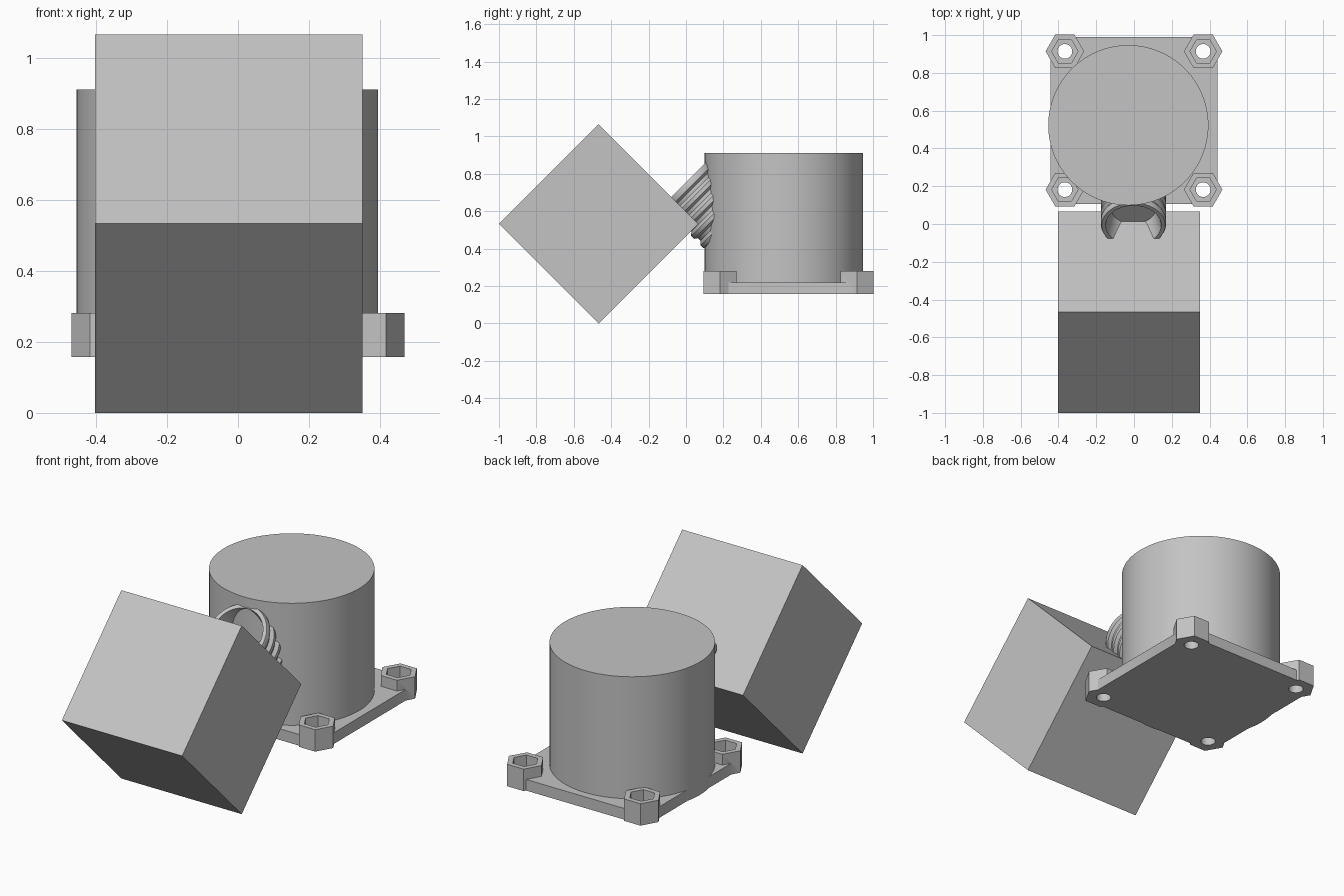
import bpy, bmesh, math
from mathutils import Vector

if "Cube" in bpy.data.objects:
    bpy.data.objects.remove(bpy.data.objects["Cube"])

grey = bpy.data.materials.new("plain_grey")
grey.diffuse_color = (0.55, 0.55, 0.55, 1)
grey.use_nodes = True
grey.node_tree.nodes["Principled BSDF"].inputs["Base Color"].default_value = grey.diffuse_color


def finish(ob, name, smooth=False):
    ob.name = name
    ob.data.materials.clear()
    ob.data.materials.append(grey)
    if smooth:
        bpy.ops.object.select_all(action='DESELECT')
        ob.select_set(True)
        bpy.context.view_layer.objects.active = ob
        bpy.ops.object.shade_smooth_by_angle(angle=math.radians(30))
    return ob


def prism(name, x, y, z0, z1, r, sides, turn=0.0, smooth=False):
    """Upright prism or cylinder between two heights."""
    bpy.ops.mesh.primitive_cylinder_add(vertices=sides, radius=r, depth=z1 - z0,
                                        location=(x, y, (z0 + z1) / 2),
                                        rotation=(0, 0, turn))
    return finish(bpy.context.object, name, smooth)


def boolean(target, tool, operation):
    """Apply a boolean and remove the tool."""
    mod = target.modifiers.new("bool", 'BOOLEAN')
    mod.operation, mod.object, mod.solver = operation, tool, 'EXACT'
    bpy.context.view_layer.objects.active = target
    bpy.ops.object.modifier_apply(modifier=mod.name)
    bpy.data.objects.remove(tool, do_unlink=True)


# Tilted cube, standing on its lower edge
bpy.ops.mesh.primitive_cube_add(size=0.753, location=(-0.026, -0.467, 0.5325),
                                rotation=(math.radians(45), 0, 0))
finish(bpy.context.object, "tilted_cube")

# Upright drum
prism("drum", -0.03, 0.523, 0.158, 0.91, 0.424, 96, smooth=True)

# Base plate with clipped corners
CY, Z0, Z_PLATE, Z_BOSS = 0.548, 0.157, 0.22, 0.281
a, b, c = 0.442, 0.423, 0.409
outline = [(a, c), (b, a), (-b, a), (-a, c), (-a, -c), (-b, -a), (b, -a), (a, -c)]
bm = bmesh.new()
face = bm.faces.new([bm.verts.new((x, y + CY, Z0)) for x, y in outline])
top = bmesh.ops.extrude_face_region(bm, geom=[face])["geom"]
bmesh.ops.translate(bm, vec=(0, 0, Z_PLATE - Z0),
                    verts=[v for v in top if isinstance(v, bmesh.types.BMVert)])
bmesh.ops.recalc_face_normals(bm, faces=bm.faces)
mesh = bpy.data.meshes.new("base_plate")
bm.to_mesh(mesh)
bm.free()
plate = bpy.data.objects.new("base_plate", mesh)
bpy.context.collection.objects.link(plate)
finish(plate, "base_plate")

# Hexagonal corner bosses, each with a hexagonal pocket and a through hole
corners = [(sx * 0.366, CY + sy * 0.366) for sx in (-1, 1) for sy in (-1, 1)]
HEX = math.radians(30)
for x, y in corners:
    boolean(plate, prism("boss", x, y, Z0, Z_BOSS, 0.102, 6, HEX), 'UNION')
for x, y in corners:
    boolean(plate, prism("pocket", x, y, 0.205, 0.4, 0.07, 6, HEX), 'DIFFERENCE')
    boolean(plate, prism("bolt_hole", x, y, 0.05, 0.4, 0.039, 32), 'DIFFERENCE')
finish(plate, "base_plate", smooth=True)

# Slanted ridged socket: (radius, depth along the axis) from the recessed floor outward
profile = [(0.0, 0.13), (0.119, 0.13), (0.147, 0.0), (0.168, 0.0)]
PITCH = 0.07
for i in range(6):
    t = i * PITCH
    profile += [(0.173, t + 0.012), (0.173, t + 0.034), (0.156, t + 0.046), (0.156, t + 0.066)]
profile.append((0.0, 0.436))
bm = bmesh.new()
pts = [bm.verts.new((r, 0, -t)) for r, t in profile]
edges = [bm.edges.new(p) for p in zip(pts, pts[1:])]
bmesh.ops.spin(bm, geom=pts + edges, cent=(0, 0, 0), axis=(0, 0, 1),
               angle=math.tau, steps=64, use_merge=True)
bmesh.ops.remove_doubles(bm, verts=bm.verts, dist=1e-5)
bmesh.ops.recalc_face_normals(bm, faces=bm.faces)
mesh = bpy.data.meshes.new("ridged_socket")
bm.to_mesh(mesh)
bm.free()
socket = bpy.data.objects.new("ridged_socket", mesh)
bpy.context.collection.objects.link(socket)
socket.location = Vector((-0.003, -0.007, 0.747))
socket.rotation_euler = (math.radians(45), 0, 0)
finish(socket, "ridged_socket", smooth=True)
